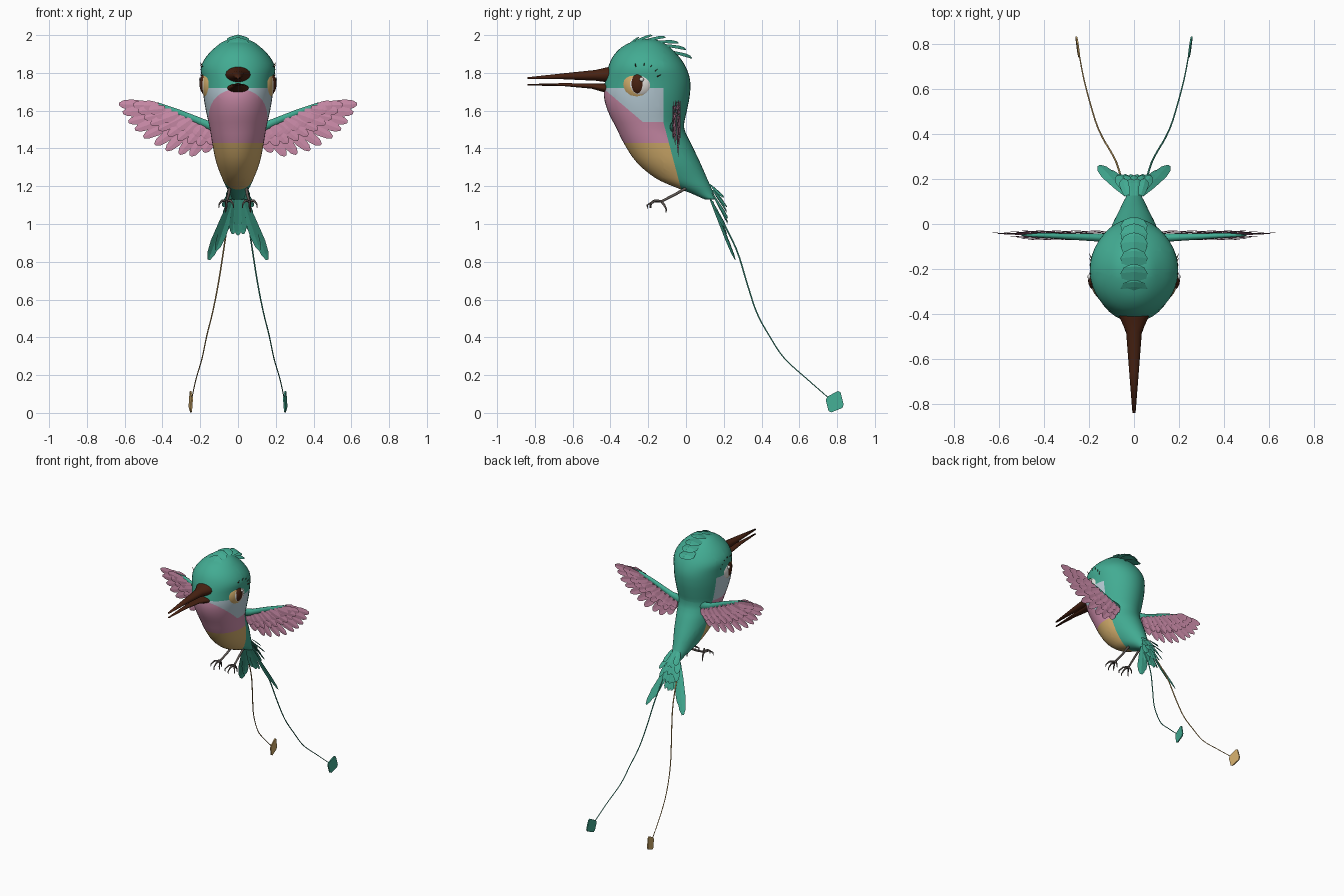
import bpy, bmesh, math
from mathutils import Vector as V

cube = bpy.data.objects.get("Cube")
if cube:
    bpy.data.objects.remove(cube, do_unlink=True)


def material(name, r, g, b):
    m = bpy.data.materials.new(name)
    m.use_nodes = True
    m.diffuse_color = (r, g, b, 1)
    bsdf = next(n for n in m.node_tree.nodes if n.type == 'BSDF_PRINCIPLED')
    bsdf.inputs["Base Color"].default_value = (r, g, b, 1)
    bsdf.inputs["Roughness"].default_value = 0.8
    return m


TEAL = material("teal", .055, .41, .29)
PINK = material("pink", .62, .27, .41)
TAN = material("tan", .65, .42, .15)
PALE = material("pale_blue", .48, .61, .68)
BROWN = material("dark_brown", .065, .016, .006)
GREY = material("leg_grey", .12, .1, .09)
WHITE = material("eye_white", .75, .73, .7)


def finish(name, bm, mats, smooth=True):
    bmesh.ops.recalc_face_normals(bm, faces=bm.faces[:])
    me = bpy.data.meshes.new(name)
    bm.to_mesh(me)
    bm.free()
    for m in mats:
        me.materials.append(m)
    if smooth:
        me.shade_smooth()
    ob = bpy.data.objects.new(name, me)
    bpy.context.collection.objects.link(ob)
    return ob


def loft(rings):
    """Closed tube through rings of points, capped at both ends."""
    bm = bmesh.new()
    loops = [[bm.verts.new(p) for p in ring] for ring in rings]
    n = len(loops[0])
    for a, b in zip(loops, loops[1:]):
        for i in range(n):
            j = (i + 1) % n
            bm.faces.new((a[i], a[j], b[j], b[i]))
    bm.faces.new(loops[0])
    bm.faces.new(loops[-1])
    return bm


def ellipse(center, u, v, n):
    return [center + u * math.cos(2 * math.pi * i / n) + v * math.sin(2 * math.pi * i / n)
            for i in range(n)]


def spline(pts, steps):
    """Smooth path through the points."""
    pts = [V(p) for p in pts]
    ext = [2 * pts[0] - pts[1]] + pts + [2 * pts[-1] - pts[-2]]
    out = []
    for a, b, c, d in zip(ext, ext[1:], ext[2:], ext[3:]):
        for k in range(steps):
            t = k / steps
            out.append(b + (c - a) * t / 2 + (2 * a - 5 * b + 4 * c - d) * t * t / 2
                       + (3 * b - a - 3 * c + d) * t ** 3 / 2)
    return out + [pts[-1]]


def feather(bm, root, tip, width, normal, ridge=.006):
    """Rounded leaf plate with a raised centre line."""
    root, tip, normal = V(root), V(tip), V(normal).normalized()
    d = tip - root
    side = d.cross(normal).normalized()
    rows = []
    for t, w in ((0, .5), (.3, .8), (.7, 1), (.9, .75), (1, .25)):
        c, s = root + d * t, side * width * w / 2
        rows.append([bm.verts.new(p) for p in (c - s, c + normal * ridge * w, c + s)])
    for a, b in zip(rows, rows[1:]):
        for i in (0, 1):
            bm.faces.new((a[i], a[i + 1], b[i + 1], b[i]))


def wires(name, paths, radius, mat, tip=.6):
    """Thin tapering tubes along paths."""
    cu = bpy.data.curves.new(name, 'CURVE')
    cu.dimensions = '3D'
    cu.bevel_depth = radius
    cu.bevel_resolution = 1
    cu.use_fill_caps = True
    for path in paths:
        sp = cu.splines.new('POLY')
        sp.points.add(len(path) - 1)
        for i, (q, p) in enumerate(zip(sp.points, path)):
            q.co = (*p, 1)
            q.radius = 1 + (tip - 1) * i / (len(path) - 1)
    cu.materials.append(mat)
    ob = bpy.data.objects.new(name, cu)
    bpy.context.collection.objects.link(ob)


def flip(p, s):
    return V((p[0] * s, p[1], p[2]))


# Body and head: horizontal sections given as (front y, back y, half width) and height
SECTIONS = [((.1, .16, .03), 1.13), ((.02, .145, .045), 1.165), ((-.07, .13, .065), 1.2),
            ((-.165, .11, .085), 1.245), ((-.26, .075, .115), 1.325), ((-.325, .03, .135), 1.42),
            ((-.37, -.01, .15), 1.51), ((-.415, .005, .17), 1.6), ((-.435, .02, .183), 1.68),
            ((-.428, .022, .19), 1.76), ((-.412, 0, .196), 1.83), ((-.385, -.04, .165), 1.89),
            ((-.335, -.09, .115), 1.94), ((-.27, -.14, .07), 1.97), ((-.22, -.18, .02), 1.98)]
shape = spline([s for s, z in SECTIONS], 3)
heights = spline([(0, 0, z) for s, z in SECTIONS], 3)
bm = loft([ellipse(V((0, (f + b) / 2, h.z)), V((w, 0, 0)), V((0, (b - f) / 2, 0)), 40)
           for (f, b, w), h in zip(shape, heights)])
for co, no in (((0, 0, 1.43), (0, 0, 1)), ((0, 0, 1.54), (0, 0, 1)), ((0, 0, 1.72), (0, 0, 1)),
               ((0, -.12, 1.54), (0, 1, 0)), ((0, -.12, 1.54), (0, 1, .265)),
               ((0, -.44, 1.72), (0, .85, 1))):
    bmesh.ops.bisect_plane(bm, geom=bm.verts[:] + bm.edges[:] + bm.faces[:], dist=1e-5,
                           plane_co=co, plane_no=no)
for f in bm.faces:
    c = f.calc_center_median()
    back = c.y + .12 > (0 if c.z > 1.54 else .265 * (1.54 - c.z))
    if c.z > 1.72 or back:
        f.material_index = 0
    elif c.z > 1.54 and c.z > 1.72 - .85 * (c.y + .44):
        f.material_index = 1
    else:
        f.material_index = 2 if c.z > 1.43 else 3
finish("body", bm, [TEAL, PALE, PINK, TAN])

# Beak halves: y, z, half width, half height
UPPER = [(-.36, 1.79, .085, .055), (-.42, 1.79, .062, .04), (-.48, 1.787, .035, .029),
         (-.65, 1.782, .022, .016), (-.84, 1.772, .007, .005)]
LOWER = [(-.36, 1.715, .075, .03), (-.43, 1.72, .055, .024), (-.5, 1.73, .03, .014),
         (-.65, 1.738, .018, .008), (-.84, 1.737, .006, .004)]
for name, rows in (("upper_beak", UPPER), ("lower_beak", LOWER)):
    finish(name, loft([ellipse(V((0, y, z)), V((w, 0, 0)), V((0, 0, h)), 14)
                       for y, z, w, h in rows]), [BROWN])

# Eyes: nested flattened balls, and lashes
for s, label in ((1, "left"), (-1, "right")):
    for part, mat, center, radii in (
            ("eye_rim", TAN, (.12, -.24, 1.74), (.075, .105, .105)),
            ("eye_white", WHITE, (.15, -.24, 1.74), (.05, .075, .075)),
            ("iris", BROWN, (.17, -.252, 1.742), (.034, .043, .058)),
            ("eye_glint", WHITE, (.195, -.235, 1.765), (.012, .012, .012))):
        bm = bmesh.new()
        bmesh.ops.create_uvsphere(bm, u_segments=28, v_segments=16, radius=1)
        bmesh.ops.scale(bm, vec=radii, verts=bm.verts[:])
        bmesh.ops.translate(bm, vec=flip(center, s), verts=bm.verts[:])
        finish(label + "_" + part, bm, [mat])
    lashes = []
    for deg in (25, 42, 60, 80, 105):
        a = math.radians(deg)
        lashes.append([V((s * x, -.24 + r * math.cos(a), 1.74 + r * math.sin(a)))
                       for x, r in ((.16, .085), (.19, .1), (.2, .12))])
    wires(label + "_lashes", lashes, .005, BROWN, .1)

# Crest of overlapping feathers
bm = bmesh.new()
for (y0, z0), (y1, z1) in (((-.37, 1.89), (-.25, 1.985)), ((-.31, 1.945), (-.18, 1.995)),
                           ((-.25, 1.96), (-.11, 1.985)), ((-.19, 1.96), (-.04, 1.955)),
                           ((-.14, 1.945), (0, 1.92)), ((-.09, 1.91), (.03, 1.875))):
    feather(bm, (0, y0, z0), (0, y1, z1), .12, (0, .35, 1), .018)
finish("crest", bm, [TEAL], False)

# Wings: long feathers, two rows of coverts and the arm along the top edge
TIPS = [(.18, 1.38), (.25, 1.36), (.31, 1.37), (.38, 1.39), (.44, 1.42), (.5, 1.46),
        (.545, 1.5), (.58, 1.54), (.61, 1.59), (.63, 1.635)]
for s, label in ((1, "left"), (-1, "right")):
    bm = bmesh.new()
    for reach, y, width in ((1, -.05, .055), (.64, -.062, .05), (.64, -.042, .05),
                            (.38, -.07, .055), (.38, -.036, .055)):
        for i, (tx, tz) in enumerate(TIPS):
            k = i / (len(TIPS) - 1)
            root = V((.11 + .31 * k, y, 1.5 + .125 * k))
            end = root.lerp(V((tx, y + .008, tz)), reach)
            shift = V((0, .004 * (i % 2), 0))
            feather(bm, flip(root + shift, s), flip(end + shift, s), width, (0, -1, 0), .003)
    finish(label + "_wing_feathers", bm, [PINK], False)
    arm = [((.07, -.07, 1.5), .035), ((.16, -.06, 1.525), .024), ((.3, -.055, 1.585), .018),
           ((.42, -.05, 1.63), .013), ((.5, -.05, 1.645), .004)]
    finish(label + "_wing_arm", loft([ellipse(flip(p, s), V((0, r * .75, 0)), V((0, 0, r)), 10)
                                      for p, r in arm]), [TEAL])

# Tail: layered short fan and two longer pairs
bm = bmesh.new()
for tip_y, tip_z, root_y, root_z, spread, n in ((.215, .94, .13, 1.13, .055, 5),
                                                (.22, 1.0, .14, 1.16, .07, 6),
                                                (.215, 1.06, .14, 1.18, .075, 5),
                                                (.2, 1.11, .125, 1.21, .05, 4)):
    for i in range(n):
        k = 2 * i / (n - 1) - 1
        feather(bm, (k * .03, root_y, root_z), (k * spread, tip_y, tip_z + .03 * k * k),
                .045, (k * .4, .9, .4))
for s in (1, -1):
    feather(bm, (s * .03, .13, 1.13), (s * .155, .26, .81), .06, (s * .3, .9, .4))
    feather(bm, (s * .02, .14, 1.12), (s * .115, .24, .86), .05, (s * .3, .9, .4))
finish("tail_feathers", bm, [TEAL], False)

# Long tail wires with a paddle at each end
WIRE = [(.045, .16, 1.08), (.075, .265, .87), (.105, .325, .68), (.135, .375, .53),
        (.165, .44, .41), (.19, .52, .29), (.222, .64, .18), (.245, .76, .075)]
PADDLE = [V((.242, .737, .08)), V((.252, .815, .122)), V((.258, .838, .03)), V((.248, .757, -.002))]
for s, label, mat in ((1, "left", TEAL), (-1, "right", TAN)):
    wires(label + "_tail_wire", [[flip(p, s) for p in spline(WIRE, 4)]], .0045, mat)
    outline = []
    for i, p in enumerate(PADDLE):
        outline += [p.lerp(PADDLE[i - 1], .14), p.lerp(PADDLE[(i + 1) % 4], .14)]
    finish(label + "_tail_paddle",
           loft([[flip(p + V((dx, 0, 0)), s) for p in outline] for dx in (-.004, .004)]),
           [mat], False)

# Legs and toes
for s, label in ((1, "left"), (-1, "right")):
    ankle = V((.06, -.13, 1.12))
    wires(label + "_leg", [[flip(p, s) for p in (V((.045, .0, 1.19)), V((.05, -.06, 1.155)), ankle)]],
          .009, GREY, .8)
    toes = []
    for dx, dy, dz in ((-.035, -.06, .005), (.0, -.075, 0), (.04, -.055, .005), (.005, .025, -.02)):
        knuckle = ankle + V((dx * .6, dy * .6, dz))
        toes.append([flip(p, s) for p in (ankle, knuckle, ankle + V((dx, dy, dz - .02)),
                                          ankle + V((dx * 1.05, dy, dz - .04)))])
    wires(label + "_toes", toes, .008, GREY, .3)
